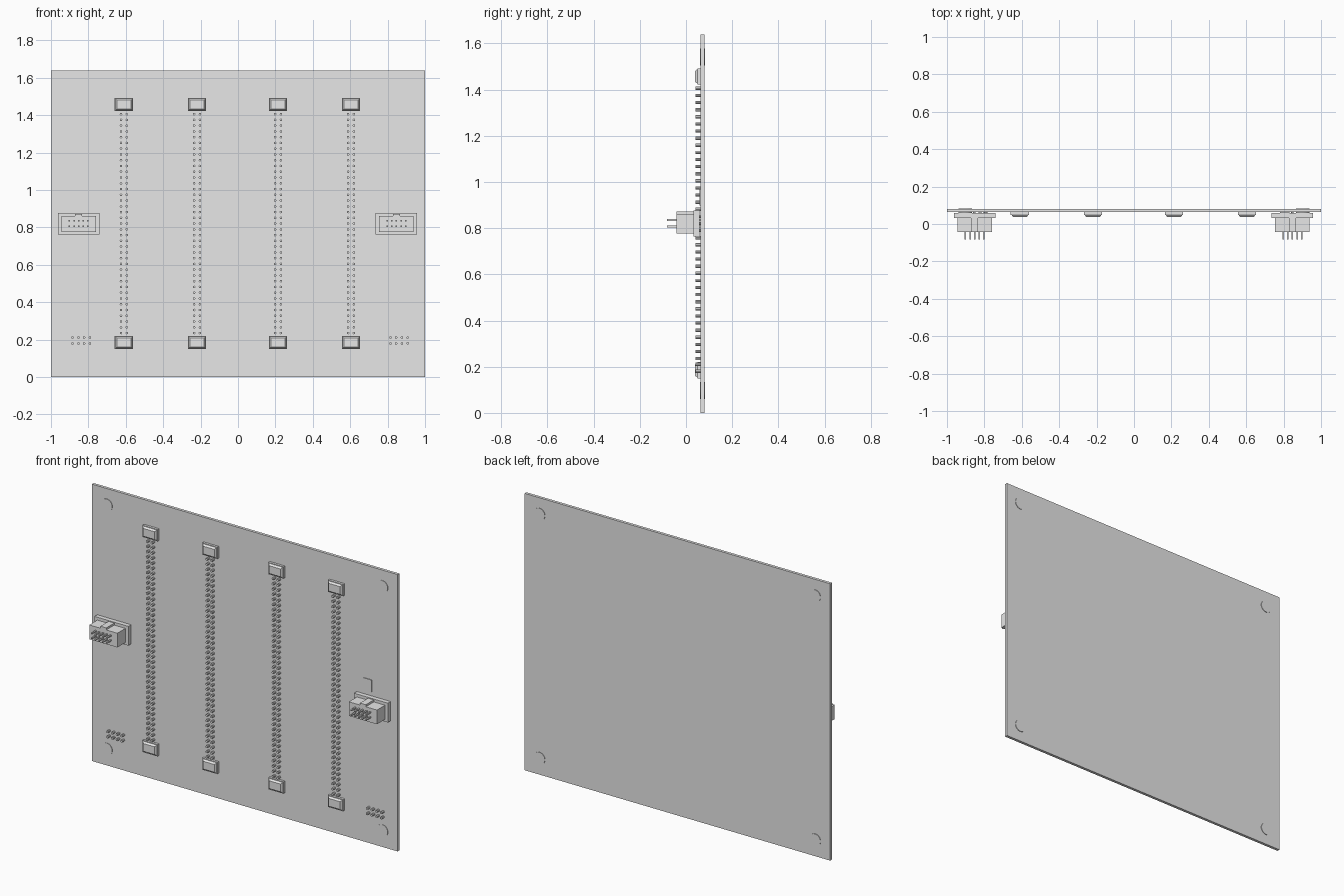
import bpy, bmesh, math
from mathutils import Matrix, Vector

if "Cube" in bpy.data.objects:
    bpy.data.objects.remove(bpy.data.objects["Cube"])

grey = bpy.data.materials.new("light_grey")
grey.diffuse_color = (0.8, 0.8, 0.8, 1)
grey.use_nodes = True
grey.node_tree.nodes["Principled BSDF"].inputs["Base Color"].default_value = grey.diffuse_color

FRONT, BACK = 0.063, 0.080   # board faces along y


def add_box(bm, x0, x1, y0, y1, z0, z1, inset=0.0):
    """Box; inset shrinks its front (-y) face to give sloped sides."""
    r = bmesh.ops.create_cube(bm, size=1)
    for v in r["verts"]:
        sx, sy, sz = (c > 0 for c in v.co)
        i = 0 if sy else inset
        v.co = Vector((x1 - i if sx else x0 + i,
                       y1 if sy else y0,
                       z1 - i if sz else z0 + i))


def add_rod(bm, x, z, y0, y1, radius, sides):
    """Cylinder running along y."""
    m = (Matrix.Translation((x, (y0 + y1) / 2, z))
         @ Matrix.Rotation(math.pi / 2, 4, "X"))
    bmesh.ops.create_cone(bm, cap_ends=True, segments=sides, radius1=radius,
                          radius2=radius, depth=y1 - y0, matrix=m)


def finish(name, bm):
    me = bpy.data.meshes.new(name)
    bm.to_mesh(me)
    bm.free()
    me.materials.append(grey)
    ob = bpy.data.objects.new(name, me)
    bpy.context.collection.objects.link(ob)
    return ob


# Circuit board
bm = bmesh.new()
add_box(bm, -1, 1, FRONT, BACK, 0, 1.638)
finish("board", bm)

# Corner mounting pads, slightly proud of both faces
bm = bmesh.new()
for x in (-0.902, 0.902):
    for z in (0.097, 1.541):
        add_rod(bm, x, z, FRONT - 0.003, BACK + 0.003, 0.036, 32)
finish("mounting_pads", bm)

# Four long slots: end blocks and two rows of pins
for n, x in enumerate((-0.610, -0.219, 0.214, 0.604), 1):
    bm = bmesh.new()
    for z in (0.1845, 1.457):
        add_box(bm, x - 0.049, x + 0.049, 0.049, FRONT, z - 0.035, z + 0.035)
        add_box(bm, x - 0.045, x + 0.045, 0.038, 0.049,
                z - 0.031, z + 0.031, inset=0.008)
    finish(f"slot_end_blocks_{n}", bm)

    bm = bmesh.new()
    for i in range(39):
        for dx in (-0.0155, 0.0155):
            add_rod(bm, x + dx, 0.235 + i * 0.0308, 0.041, FRONT + 0.002, 0.007, 8)
    finish(f"slot_pins_{n}", bm)

# Lower pin groups, four by two
for side, x in (("left", -0.838), ("right", 0.861)):
    bm = bmesh.new()
    for i in range(4):
        for z in (0.180, 0.211):
            add_rod(bm, x + (i - 1.5) * 0.031, z, 0.041, FRONT + 0.002, 0.007, 8)
    finish(f"{side}_lower_pins", bm)

# Side connectors: flange, keyed body and ten pins
for side, x in (("left", -0.852), ("right", 0.847)):
    bm = bmesh.new()
    add_box(bm, x - 0.111, x + 0.111, 0.033, 0.059, 0.763, 0.877)
    finish(f"{side}_connector_flange", bm)

    bm = bmesh.new()
    add_box(bm, x - 0.092, x + 0.092, -0.042, 0.034, 0.776, 0.860)
    add_box(bm, x - 0.019, x + 0.019, -0.042, 0.034, 0.855, 0.872)
    finish(f"{side}_connector_body", bm)

    bm = bmesh.new()
    for i in range(5):
        for z in (0.807, 0.836):
            px = x + (i - 2) * 0.0245
            add_box(bm, px - 0.004, px + 0.004, -0.083, FRONT + 0.002,
                    z - 0.004, z + 0.004)
    finish(f"{side}_connector_pins", bm)

# Small flat component above the right connector
bm = bmesh.new()
add_box(bm, 0.780, 0.832, FRONT - 0.004, FRONT + 0.001, 0.898, 0.970)
finish("small_plate", bm)
